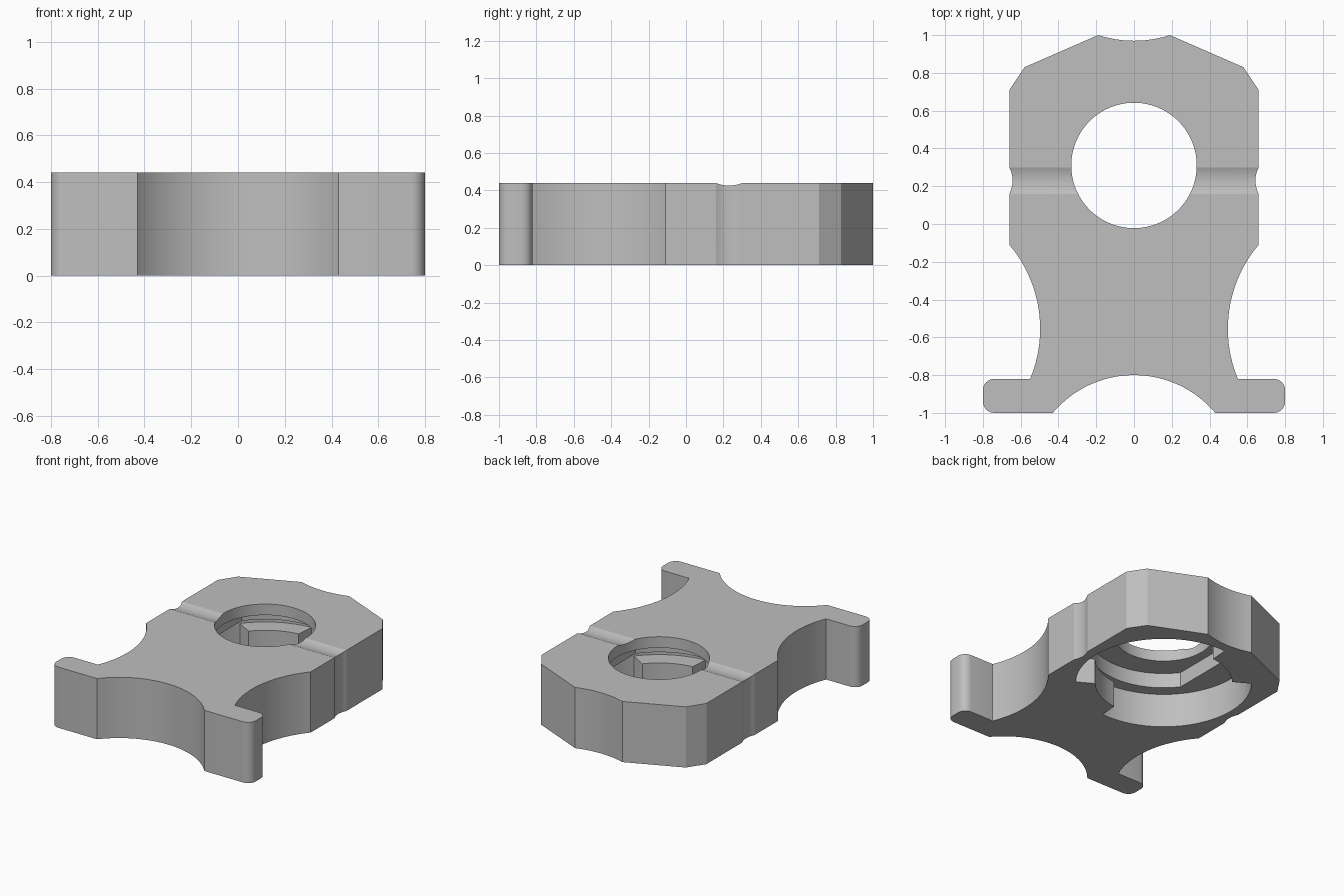
import bpy
import bmesh
import math
from mathutils import Vector

cube = bpy.data.objects.get("Cube")
if cube:
    bpy.data.objects.remove(cube, do_unlink=True)

HEIGHT = 0.44
BORE_Y = 0.31

grey = bpy.data.materials.new("plain grey")
grey.use_nodes = True
colour = (0.52, 0.52, 0.52, 1)
grey.diffuse_color = colour
grey.node_tree.nodes["Principled BSDF"].inputs["Base Color"].default_value = colour


def arc(a, b, c, steps):
    """Points of the circular arc from a through b to c."""
    (ax, ay), (bx, by), (cx, cy) = a, b, c
    d = 2 * (ax * (by - cy) + bx * (cy - ay) + cx * (ay - by))
    sa, sb, sc = ax * ax + ay * ay, bx * bx + by * by, cx * cx + cy * cy
    ox = (sa * (by - cy) + sb * (cy - ay) + sc * (ay - by)) / d
    oy = (sa * (cx - bx) + sb * (ax - cx) + sc * (bx - ax)) / d
    r = math.hypot(ax - ox, ay - oy)
    start, mid, end = (math.atan2(y - oy, x - ox) for x, y in (a, b, c))
    turn = 2 * math.pi
    sweep = (end - start) % turn
    if (mid - start) % turn > sweep:
        sweep -= turn
    return [(ox + r * math.cos(start + sweep * i / steps),
             oy + r * math.sin(start + sweep * i / steps)) for i in range(steps + 1)]


def prism(name, points, low, high, axis="z"):
    """Extrude a closed profile along z, or along x with (y, z) points."""
    bm = bmesh.new()
    place = (lambda u, v, w: Vector((u, v, w))) if axis == "z" else (lambda u, v, w: Vector((w, u, v)))
    face = bm.faces.new([bm.verts.new(place(u, v, low)) for u, v in points])
    moved = bmesh.ops.extrude_face_region(bm, geom=[face])["geom"]
    shift = place(0, 0, high - low)
    bmesh.ops.translate(bm, vec=shift, verts=[g for g in moved if isinstance(g, bmesh.types.BMVert)])
    bmesh.ops.recalc_face_normals(bm, faces=bm.faces)
    mesh = bpy.data.meshes.new(name)
    bm.to_mesh(mesh)
    bm.free()
    mesh.materials.append(grey)
    obj = bpy.data.objects.new(name, mesh)
    bpy.context.collection.objects.link(obj)
    return obj


def ring(radius_at, steps=144):
    """Closed outline around the bore with a radius given by angle in degrees."""
    points = []
    for i in range(steps):
        deg = 360 * (i + 0.5) / steps
        r, t = radius_at(deg), math.radians(deg)
        points.append((r * math.cos(t), BORE_Y + r * math.sin(t)))
    return points


def cut(target, cutter):
    cutter.hide_render = True
    mod = target.modifiers.new("cut", "BOOLEAN")
    mod.operation = "DIFFERENCE"
    mod.solver = "EXACT"
    mod.object = cutter
    bpy.context.view_layer.objects.active = target
    bpy.ops.object.modifier_apply(modifier=mod.name)
    bpy.data.objects.remove(cutter, do_unlink=True)


# Outline of one half, from the back centre round to the front centre
half = arc((-0.19, 1), (0, 0.97), (0.19, 1), 12)[6:]
half += [(0.58, 0.83), (0.66, 0.71)]
half += arc((0.66, 0.3), (0.643, 0.23), (0.66, 0.16), 8)
half += arc((0.66, -0.11), (0.497, -0.55), (0.55, -0.82), 24)
k = 0.06 * math.sqrt(0.5)
half += arc((0.74, -0.82), (0.74 + k, -0.88 + k), (0.8, -0.88), 6)
half += arc((0.8, -0.94), (0.74 + k, -0.94 - k), (0.74, -1), 6)
half += arc((0.43, -1), (0, -0.8), (-0.43, -1), 32)[:17]
outline = half + [(-x, y) for x, y in reversed(half[1:-1])]
body = prism("mount_body", outline, 0, HEIGHT)


# Wide bore from below, with two opposite inward lugs
def lugged(deg):
    return 0.46 if 95 < deg % 180 < 139 else 0.59


cut(body, prism("lugged_bore", ring(lugged), -0.1, 0.21))
cut(body, prism("wide_bore", ring(lambda deg: 0.59), 0.19, 0.25))

# Pocket with flat sides, then the through hole
flat = 0.4
pocket = [(max(-flat, min(flat, x)), y) for x, y in ring(lambda deg: 0.5)]
corner = math.sqrt(0.5 ** 2 - flat ** 2)
pocket = [p for p in pocket if abs(p[0]) < flat]
top_side = [p for p in pocket if p[1] > BORE_Y]
low_side = [p for p in pocket if p[1] < BORE_Y]
pocket = ([(flat, BORE_Y + corner)] + top_side + [(-flat, BORE_Y + corner), (-flat, BORE_Y - corner)]
          + low_side + [(flat, BORE_Y - corner)])
cut(body, prism("flat_sided_pocket", pocket, 0.2, 0.36))
cut(body, prism("through_hole", ring(lambda deg: 0.332, 96), -0.1, 0.6))

# Shallow groove across the top
groove = arc((0.3, HEIGHT), (0.23, HEIGHT - 0.014), (0.16, HEIGHT), 10)
groove = [(0.3, HEIGHT + 0.1)] + groove + [(0.16, HEIGHT + 0.1)]
cut(body, prism("top_groove", groove, -1, 1, "x"))

bpy.ops.object.select_all(action="DESELECT")
body.select_set(True)
bpy.context.view_layer.objects.active = body
bpy.ops.object.shade_smooth_by_angle(angle=math.radians(20))
